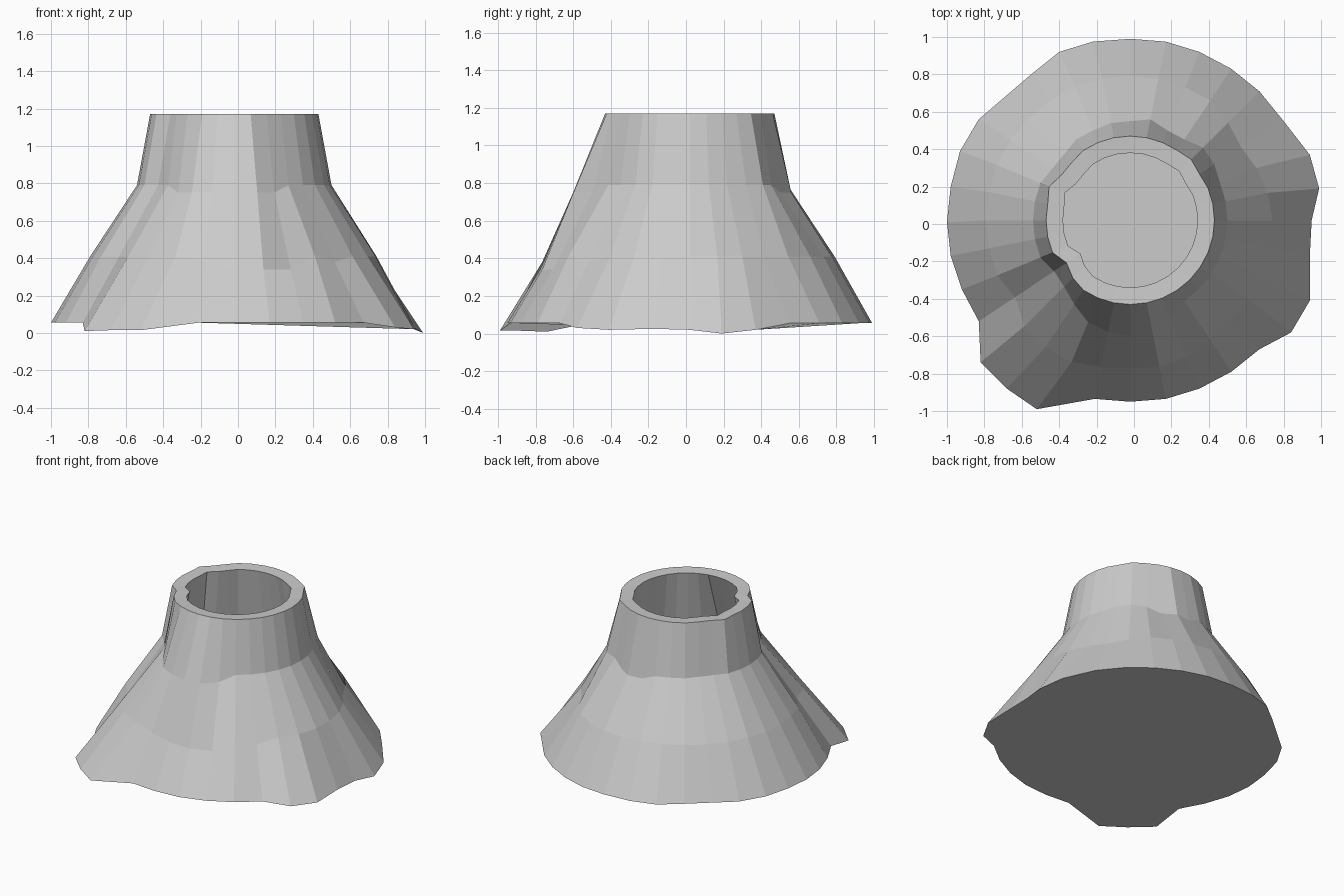
import bpy, bmesh
from math import cos, sin, tau

if "Cube" in bpy.data.objects:
    bpy.data.objects.remove(bpy.data.objects["Cube"])

N = 32
CX, CY = -0.02, 0.02          # crater axis

# Irregular foot outline, counter-clockwise from +x
FOOT = [(.95, .02), (.99, .19), (.94, .37), (.80, .55), (.67, .71), (.52, .83), (.35, .92), (.17, .975),
        (-.02, .99), (-.22, .975), (-.40, .92), (-.55, .80), (-.69, .68), (-.83, .56), (-.93, .39), (-.98, .20),
        (-1, .01), (-.98, -.17), (-.92, -.35), (-.83, -.52), (-.82, -.74), (-.68, -.88), (-.52, -.99), (-.21, -.935),
        (-.02, -.95), (.17, -.935), (.35, -.88), (.52, -.79), (.67, -.67), (.84, -.58), (.94, -.41), (.94, -.17)]
FOOT_DIPS = {0: .02, 1: 0, 2: .02, 3: .055, 20: .01, 21: .015, 22: .015, 29: .03, 30: .02, 31: .025}


def ring(radius, z, dents={}, zs={}):
    """Circle of points around the crater axis with local radius and height changes."""
    pts = []
    for k in range(N):
        r = dents.get(k, radius)
        a = tau * k / N
        pts.append((CX + r * cos(a), CY + r * sin(a), zs.get(k, z)))
    return pts


def inset(pts, d, dz=0):
    """Move a ring towards the axis by d."""
    out = []
    for x, y, z in pts:
        r = ((x - CX) ** 2 + (y - CY) ** 2) ** .5
        f = (r - d) / r
        out.append((CX + (x - CX) * f, CY + (y - CY) * f, z + dz))
    return out


# Outer slopes: foot, lower slope, shoulder, rim
foot = [(x, y, FOOT_DIPS.get(k, .055)) for k, (x, y) in enumerate(FOOT)]
slope = ring(.77, .41,
             {0: .76, 1: .75, 2: .73, 3: .71, 4: .74, 19: .74, 20: .80, 21: .82, 22: .82,
              23: .80, 24: .79, 25: .80, 26: .79, 27: .77, 28: .76, 29: .76},
             {23: .38, 24: .35, 25: .34, 26: .34, 27: .42, 28: .38})
shoulder = ring(.52, .79,
                {3: .54, 4: .55, 5: .52, 6: .52, 7: .55, 8: .53, 9: .53, 12: .50, 13: .50,
                 19: .49, 20: .50, 21: .54, 22: .59, 23: .61, 24: .62, 25: .63, 26: .56},
                {k: .75 for k in (6, 7, 8, 21, 22, 23, 24, 25, 26)})
rim = ring(.45, 1.17, {12: .44, 13: .44, 14: .47, 19: .41, 20: .435, 3: .445, 4: .46})

# Hollow inside follows the outer wall
inner_rim = inset(rim, .09, -.005)
inner_shoulder = inset(shoulder, .09, -.02)
inner_slope = inset(slope, .10, -.03)
floor = [(x, y, .14) for x, y, z in inset(foot, .16)]

# Loft all rings, then cap the base and the crater floor
bm = bmesh.new()
loops = [[bm.verts.new(p) for p in pts] for pts in
         (foot, slope, shoulder, rim, inner_rim, inner_shoulder, inner_slope, floor)]
for lo, hi in zip(loops, loops[1:]):
    for k in range(N):
        j = (k + 1) % N
        bm.faces.new((lo[k], lo[j], hi[j], hi[k]))
bm.faces.new(loops[0][::-1])
bm.faces.new(loops[-1])
bmesh.ops.recalc_face_normals(bm, faces=bm.faces)

mesh = bpy.data.meshes.new("volcano_cone")
bm.to_mesh(mesh)
bm.free()
bpy.context.collection.objects.link(bpy.data.objects.new("volcano_cone", mesh))
